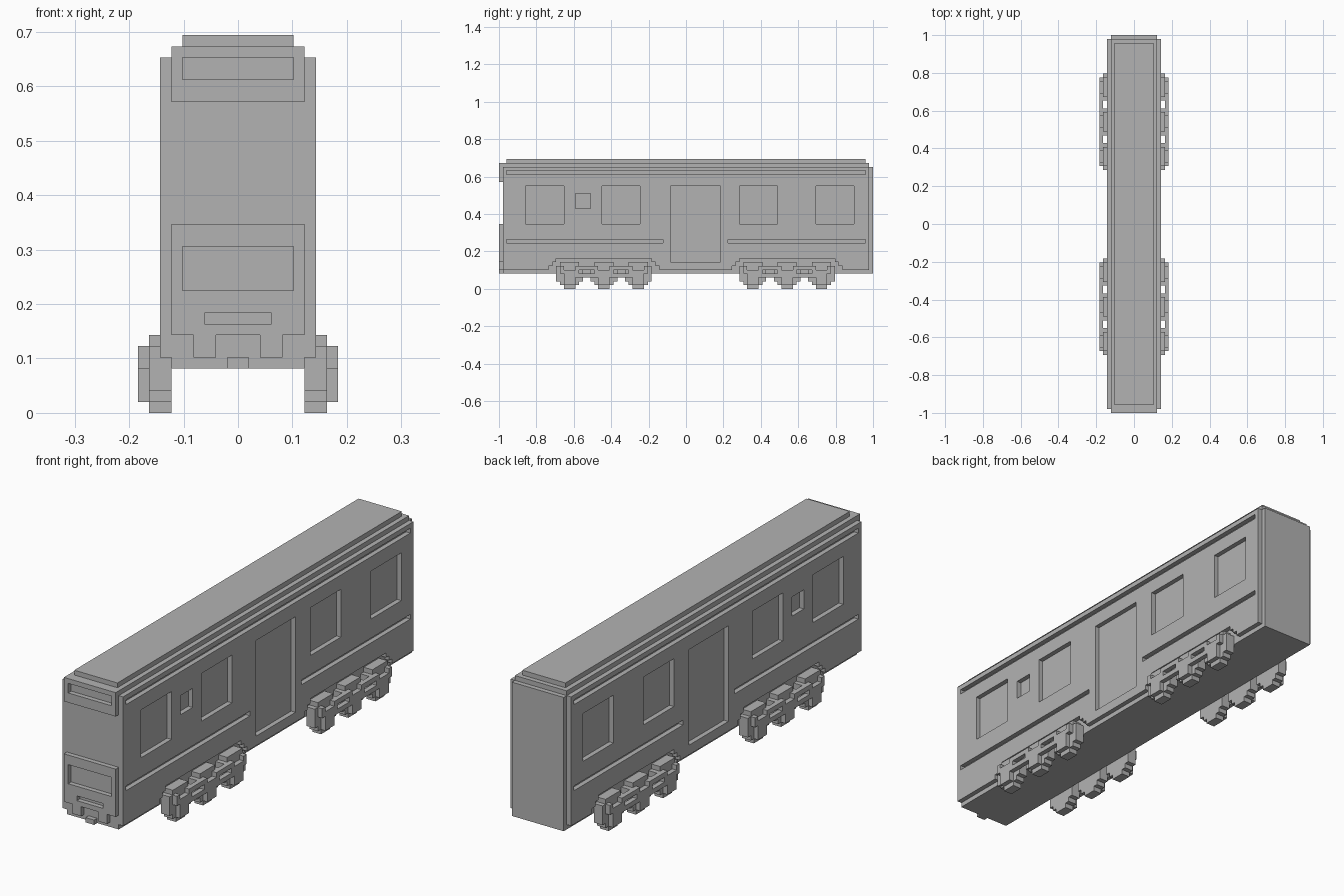
import bpy
import bmesh
from mathutils import Vector

cube = bpy.data.objects.get("Cube")
if cube:
    bpy.data.objects.remove(cube, do_unlink=True)

U = 2 / 98  # one block of the model

grey = bpy.data.materials.new("plain grey")
grey.use_nodes = True
GREY = (0.45, 0.45, 0.45, 1)
grey.diffuse_color = GREY
grey.node_tree.nodes["Principled BSDF"].inputs["Base Color"].default_value = GREY


def finish(name, bm):
    bmesh.ops.recalc_face_normals(bm, faces=bm.faces)
    mesh = bpy.data.meshes.new(name)
    bm.to_mesh(mesh)
    bm.free()
    mesh.materials.append(grey)
    obj = bpy.data.objects.new(name, mesh)
    bpy.context.collection.objects.link(obj)
    return obj


def add_box(bm, x, y, z):
    """Add a box given (low, high) block ranges on each axis."""
    verts = bmesh.ops.create_cube(bm, size=1)["verts"]
    for v in verts:
        v.co = Vector([((a + b) / 2 + c * (b - a)) * U
                       for (a, b), c in zip((x, y, z), v.co)])


def box(name, x, y, z):
    bm = bmesh.new()
    add_box(bm, x, y, z)
    return finish(name, bm)


def sheet(name, outer, holes, place, thickness):
    """Flat panel with rectangular holes; rectangles are (a0, a1, b0, b1)."""
    rects = [outer] + holes
    a_cuts = sorted({r[i] for r in rects for i in (0, 1)})
    b_cuts = sorted({r[i] for r in rects for i in (2, 3)})
    bm = bmesh.new()
    grid = {}

    def vert(a, b):
        if (a, b) not in grid:
            grid[a, b] = bm.verts.new(place(a, b) * U)
        return grid[a, b]

    for a0, a1 in zip(a_cuts, a_cuts[1:]):
        for b0, b1 in zip(b_cuts, b_cuts[1:]):
            a, b = (a0 + a1) / 2, (b0 + b1) / 2
            if any(r[0] < a < r[1] and r[2] < b < r[3] for r in holes):
                continue
            bm.faces.new([vert(a0, b0), vert(a1, b0), vert(a1, b1), vert(a0, b1)])
    bottom = bm.faces[:]
    top = bmesh.ops.extrude_face_region(bm, geom=bottom, use_keep_orig=True)["geom"]
    bmesh.ops.translate(bm, vec=thickness * U,
                        verts=[g for g in top if isinstance(g, bmesh.types.BMVert)])
    bmesh.ops.recalc_face_normals(bm, faces=bm.faces)
    bmesh.ops.dissolve_limit(bm, angle_limit=0.01, verts=bm.verts, edges=bm.edges)
    return finish(name, bm)


# Car body
box("body_core", (-6, 6), (-48, 48), (4, 33))
box("roof_cap", (-5, 5), (-47, 47), (33, 34))
box("rear_wall", (-6, 6), (48, 49), (4, 32))
box("coupler", (-1, 1), (-49, -48), (4, 5))

# Side panels: windows, door, grooves and stepped wheel openings
openings = [(y, y + 10, 17, 27) for y in (-42, -22, 14, 34)]
openings += [(-29, -25, 21, 25), (-4, 9, 7, 27)]
openings += [(-47, -6, 12, 13), (11, 47, 12, 13), (-47, 47, 30, 31)]
for start in (-34, 14):
    for step in range(3):
        openings.append((start - step, start + 25 + step, 5, 8 - step))

for side, s in (("left", 1), ("right", -1)):
    sheet(side + "_side_panel", (-48, 48, 5, 32), openings,
          lambda a, b: Vector((6 * s, a, b)), Vector((s, 0, 0)))


# Front plates
def on_front(a, b):
    return Vector((a, -48, b))


forward = Vector((0, -1, 0))
sheet("front_sign_frame", (-6, 6, 28, 33), [(-5, 5, 30, 32)], on_front, forward)
sheet("front_lower_plate", (-6, 6, 5, 17),
      [(-5, 5, 11, 15), (-3, 3, 8, 9),
       (-6, -4, 5, 7), (-2, 2, 5, 7), (4, 6, 5, 7)], on_front, forward)


# Wheel trucks
def truck(name, start, s):
    def part(bm, x, y, z):
        add_box(bm, sorted((x[0] * s, x[1] * s)), y, z)

    wheels = bmesh.new()
    frame = bmesh.new()
    for i in range(3):
        mid = start + 3.5 + 9 * i
        # stepped wheel
        for half, low, high in ((1.5, 0, 1), (2.5, 1, 2), (3.5, 2, 6), (2.5, 6, 7)):
            part(wheels, (6, 8), (mid - half, mid + half), (low, high))
        # axle box and its guide posts
        part(frame, (8, 9), (mid - 1.5, mid + 1.5), (1, 5))
        for y in (mid - 2.5, mid + 1.5):
            part(frame, (8, 9), (y, y + 1), (4, 6))
    # tie bars
    for i in range(2):
        gap = start + 6 + 9 * i
        part(frame, (8, 9), (gap, gap + 4), (5, 6))
        part(frame, (8, 9), (gap - 1, gap + 5), (3, 4))
    finish(name + "_wheels", wheels)
    finish(name + "_frame", frame)


for side, s in (("left", 1), ("right", -1)):
    truck("front_" + side + "_truck", -34, s)
    truck("rear_" + side + "_truck", 14, s)
